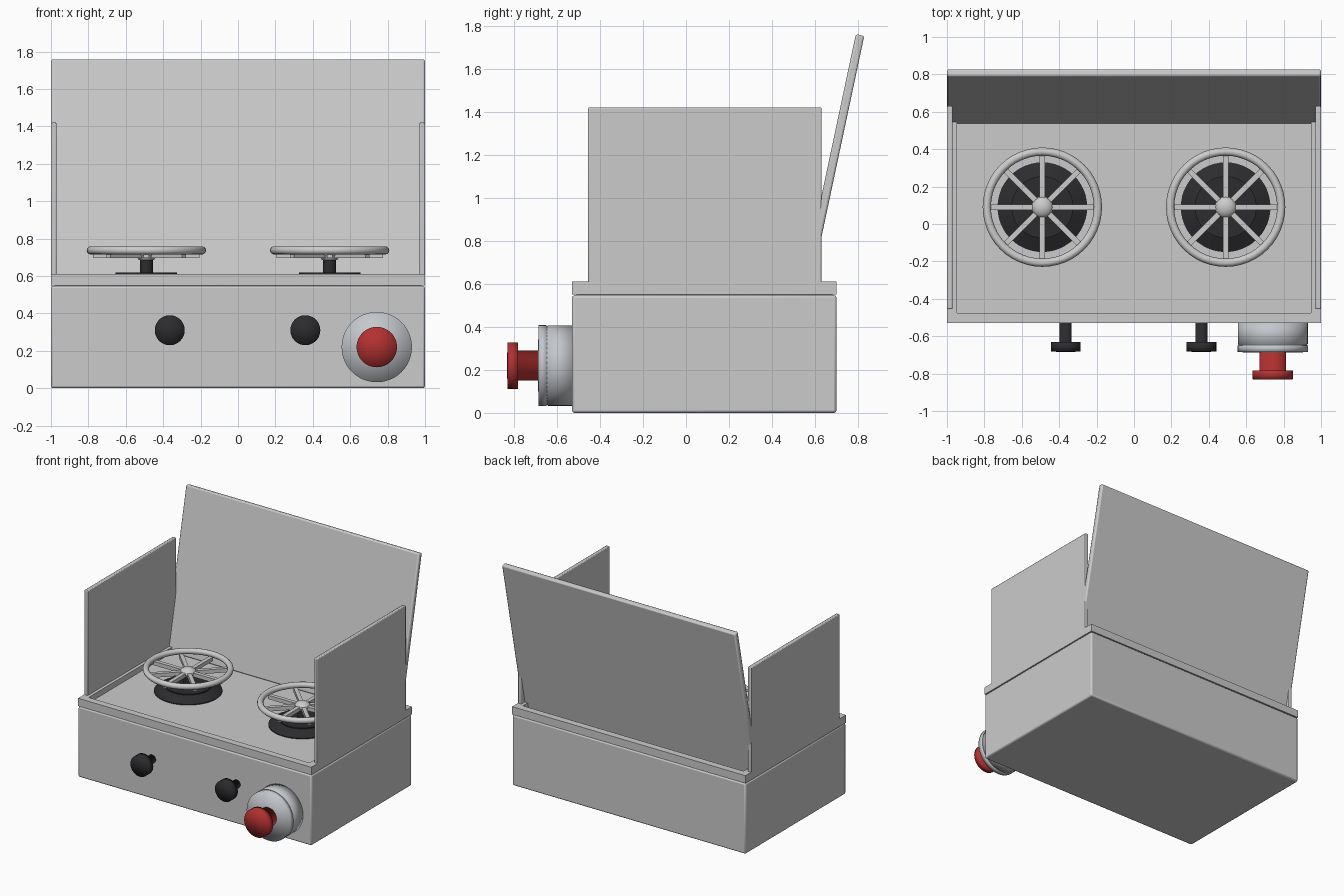
import bpy, bmesh, math
from mathutils import Matrix, Vector

if "Cube" in bpy.data.objects:
    bpy.data.objects.remove(bpy.data.objects["Cube"])


def material(name, rgb):
    m = bpy.data.materials.new(name)
    m.diffuse_color = (*rgb, 1)
    m.use_nodes = True
    m.node_tree.nodes["Principled BSDF"].inputs["Base Color"].default_value = m.diffuse_color
    return m


BLACK = material("black_enamel", (0.025, 0.025, 0.028))
RED = material("red_plastic", (0.45, 0.03, 0.03))
SILVER = material("light_metal", (0.55, 0.57, 0.6))


def finish(bm, name, mat=None, smooth=None):
    bmesh.ops.recalc_face_normals(bm, faces=bm.faces)
    mesh = bpy.data.meshes.new(name)
    bm.to_mesh(mesh)
    bm.free()
    ob = bpy.data.objects.new(name, mesh)
    bpy.context.collection.objects.link(ob)
    if mat:
        mesh.materials.append(mat)
    bpy.ops.object.select_all(action='DESELECT')
    bpy.context.view_layer.objects.active = ob
    ob.select_set(True)
    if smooth == 'all':
        bpy.ops.object.shade_smooth()
    elif smooth == 'angle':
        bpy.ops.object.shade_smooth_by_angle(angle=math.radians(35))
    return ob


def box_mesh(lo, hi):
    lo, hi = Vector(lo), Vector(hi)
    bm = bmesh.new()
    bmesh.ops.create_cube(bm, size=1, matrix=Matrix.Translation((lo + hi) / 2)
                          @ Matrix.Diagonal((*(hi - lo), 1)))
    return bm


def box(name, lo, hi, bevel=0.0):
    ob = finish(box_mesh(lo, hi), name, smooth='angle')
    if bevel:
        mod = ob.modifiers.new("bevel", 'BEVEL')
        mod.width, mod.segments = bevel, 2
    return ob


def lathe(name, profile, origin, mat=None, smooth='angle', forward=False, closed=False):
    # profile is (radius, height); forward points the axis towards -y
    bm = bmesh.new()
    vs = [bm.verts.new((r, 0, h)) for r, h in profile]
    es = [bm.edges.new(p) for p in zip(vs, vs[1:])]
    if closed:
        es.append(bm.edges.new((vs[-1], vs[0])))
    bmesh.ops.spin(bm, geom=vs + es, cent=(0, 0, 0), axis=(0, 0, 1),
                   angle=math.tau, steps=48)
    bmesh.ops.remove_doubles(bm, verts=bm.verts, dist=1e-5)
    if forward:
        bm.transform(Matrix.Rotation(math.pi / 2, 4, 'X'))
    bm.transform(Matrix.Translation(origin))
    return finish(bm, name, mat, smooth)


# Body
box("body", (-1, -0.53, 0), (1, 0.70, 0.547), 0.012)

# Hob tray with a recessed floor
bm = box_mesh((-1, -0.53, 0.55), (1, 0.70, 0.61))
top = max(bm.faces, key=lambda f: f.calc_center_median().z)
bmesh.ops.inset_region(bm, faces=[top], thickness=0.076)
rim = bmesh.ops.extrude_face_region(bm, geom=[top])["geom"]
bmesh.ops.translate(bm, verts=[g for g in rim if isinstance(g, bmesh.types.BMVert)],
                    vec=(0, 0, -0.043))
bmesh.ops.delete(bm, geom=[top], context='FACES_ONLY')
finish(bm, "hob_tray")
box("tray_seam", (-0.98, -0.51, 0.53), (0.98, 0.68, 0.56))

# Side wind shields
for side, s in (("left", -1), ("right", 1)):
    a, b = sorted((s * 1.0, s * 0.97))
    box(side + "_wind_shield", (a, -0.455, 0.56), (b, 0.63, 1.42), 0.006)

# Tilted lid
lid = box("lid", (-1, -0.02, 0), (1, 0.02, 1.217), 0.01)
lid.location = (0, 0.556, 0.566)
lid.rotation_euler = (-math.radians(12), 0, 0)

# Burners with wheel-shaped pan supports, and their knobs
for side, s in (("left", -1), ("right", 1)):
    c = (s * 0.49, 0.09, 0)
    lathe(side + "_burner",
          [(0, 0.567), (0.24, 0.567), (0.24, 0.573), (0.165, 0.61), (0.165, 0.618),
           (0.035, 0.62), (0.035, 0.70), (0, 0.70)], c, BLACK)
    ring = [(0.297 + 0.022 * math.cos(t), 0.737 + 0.022 * math.sin(t))
            for t in (math.tau * i / 12 for i in range(12))]
    lathe(side + "_support_ring", ring, c, smooth='all', closed=True)
    dome = [(0.058 * math.cos(t), 0.71 + 0.04 * math.sin(t))
            for t in (math.pi / 2 * i / 6 for i in range(7))]
    lathe(side + "_support_hub", [(0, 0.685), (0.04, 0.685)] + dome, c)
    for i in range(4):
        bar = box(f"{side}_support_bar_{i + 1}", (-0.285, -0.015, 0.695), (0.285, 0.015, 0.725))
        bar.location = c
        bar.rotation_euler.z = i * math.pi / 4

    lathe(side + "_knob",
          [(0, -0.01), (0.032, -0.01), (0.032, 0.10), (0.08, 0.10), (0.08, 0.152),
           (0, 0.155)], (-0.365 if s < 0 else 0.36, -0.53, 0.31), BLACK, 'all', True)

# Gas regulator and red valve button
pos = (0.742, -0.53, 0.22)
lathe("regulator",
      [(0, -0.01), (0.187, -0.01), (0.187, 0.112), (0.183, 0.114), (0.183, 0.118),
       (0.188, 0.12), (0.188, 0.155), (0, 0.16)], pos, SILVER, 'all', True)
lathe("valve_button",
      [(0, 0.15), (0.07, 0.15), (0.07, 0.252), (0.108, 0.252), (0.108, 0.30), (0, 0.302)],
      pos, RED, 'all', True)
